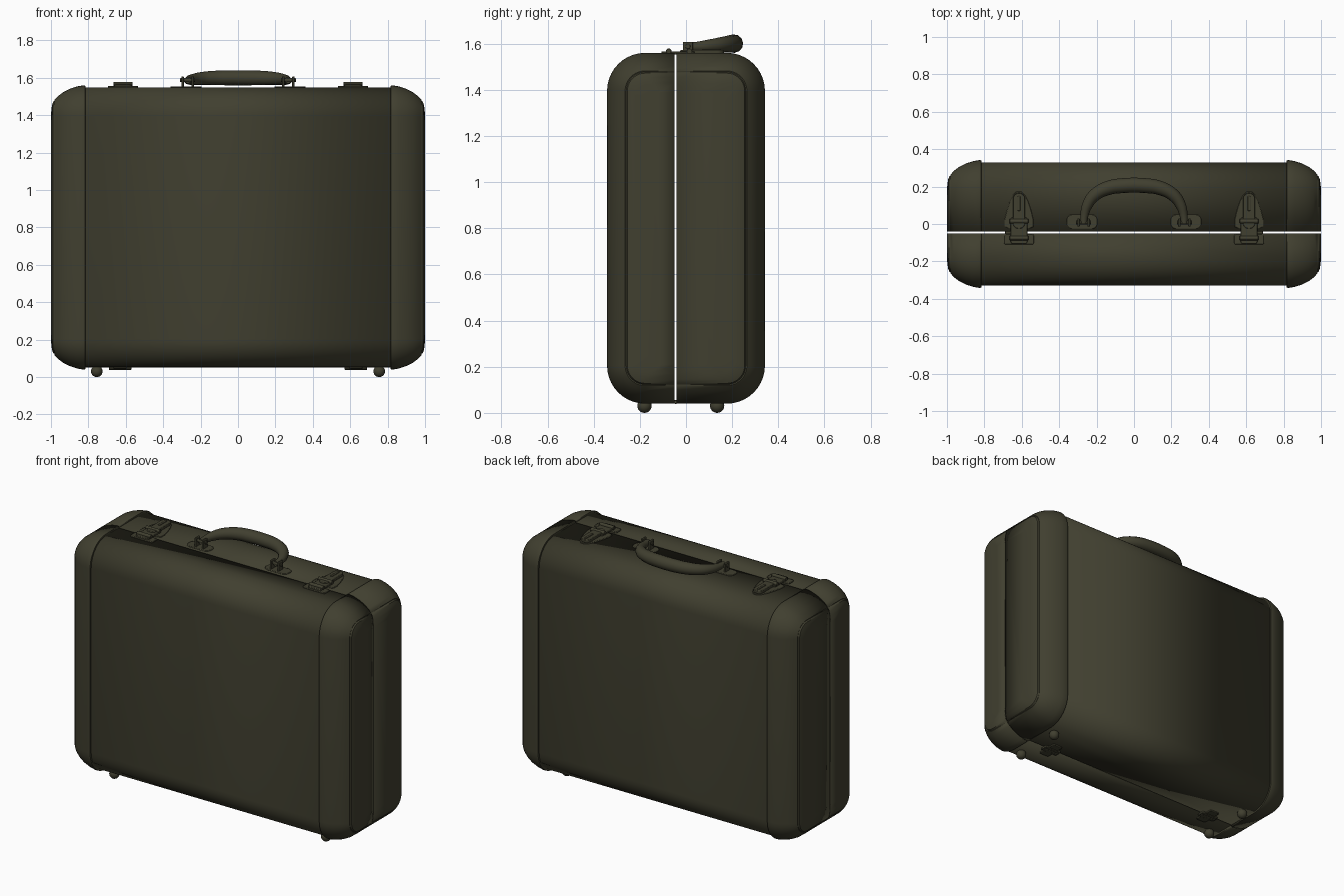
import bpy, bmesh, math
from mathutils import Matrix, Vector

cube = bpy.data.objects.get("Cube")
if cube:
    bpy.data.objects.remove(cube, do_unlink=True)

olive = bpy.data.materials.new("dark_olive")
olive.use_nodes = True
COLOUR = (0.052, 0.050, 0.029, 1)
olive.diffuse_color = COLOUR
bsdf = olive.node_tree.nodes["Principled BSDF"]
bsdf.inputs["Base Color"].default_value = COLOUR
bsdf.inputs["Roughness"].default_value = 0.6

SEAM = -0.045      # y of the opening between the two halves
GAP = 0.0045       # half width of that opening
TOP = 1.543        # lid surface that carries the hardware
parts = []


def finish(name, bm, bevel=0):
    mesh = bpy.data.meshes.new(name)
    bm.to_mesh(mesh)
    bm.free()
    obj = bpy.data.objects.new(name, mesh)
    bpy.context.collection.objects.link(obj)
    mesh.materials.append(olive)
    if bevel:
        mod = obj.modifiers.new("soft_edges", 'BEVEL')
        mod.width, mod.segments, mod.limit_method = bevel, 2, 'ANGLE'
    parts.append(obj)
    return obj


def rounded(cx, cy, hx, hy, r, steps=6):
    """Counter-clockwise rounded rectangle."""
    pts = []
    for q, (sx, sy) in enumerate([(1, 1), (-1, 1), (-1, -1), (1, -1)]):
        for i in range(steps + 1):
            a = math.pi / 2 * (q + i / steps)
            pts.append((cx + sx * (hx - r) + r * math.cos(a),
                        cy + sy * (hy - r) + r * math.sin(a)))
    return pts


def shell(name, profile, close=0):
    """Loft rounded sections along x, then split into front and back halves."""
    for half, side in (("front", -1), ("back", 1)):
        bm = bmesh.new()
        rings = []
        for x, inset in profile:
            section = rounded(0, 0.8, 0.342 - inset, 0.76 - inset,
                              max(0.165 - inset, 0.06), 10)
            rings.append([bm.verts.new((x, y, z)) for y, z in section])
        for a, b in zip(rings, rings[1:]):
            for i in range(len(a)):
                j = (i + 1) % len(a)
                bm.faces.new((a[i], a[j], b[j], b[i]))
        if close > 0:
            bm.faces.new(rings[-1])
        elif close < 0:
            bm.faces.new(rings[0][::-1])
        bmesh.ops.bisect_plane(bm, geom=bm.verts[:] + bm.edges[:] + bm.faces[:],
                               plane_co=(0, SEAM + side * GAP, 0),
                               plane_no=(0, side, 0), clear_inner=True)
        obj = finish(f"{half}_{name}", bm)
        wall = obj.modifiers.new("wall", 'SOLIDIFY')
        wall.thickness, wall.offset = 0.01, -1


def plate(name, outline, z0, z1, bevel=0.003):
    bm = bmesh.new()
    face = bm.faces.new([bm.verts.new((x, y, z0)) for x, y in outline])
    up = bmesh.ops.extrude_face_region(bm, geom=[face])["geom"]
    bmesh.ops.translate(bm, vec=(0, 0, z1 - z0),
                        verts=[v for v in up if isinstance(v, bmesh.types.BMVert)])
    bmesh.ops.recalc_face_normals(bm, faces=bm.faces[:])
    return finish(name, bm, bevel)


def pin(name, x, y, z, radius, length):
    bm = bmesh.new()
    turn = Matrix.Translation((x, y, z)) @ Matrix.Rotation(math.pi / 2, 4, 'Y')
    bmesh.ops.create_cone(bm, cap_ends=True, segments=16, radius1=radius,
                          radius2=radius, depth=length, matrix=turn)
    return finish(name, bm, 0.002)


# Case walls and the larger padded end caps
shell("case_wall", [(-0.84, 0.012), (0.84, 0.012)])
cap = [(0.815, 0.011), (0.817, 0.002), (0.825, 0), (0.86, 0.006), (0.90, 0.019),
       (0.935, 0.037), (0.963, 0.058), (0.981, 0.078), (0.979, 0.081),
       (0.979, 0.083), (0.988, 0.088), (0.994, 0.105), (0.998, 0.13), (1.0, 0.17)]
shell("left_end_cap", cap, 1)
shell("right_end_cap", [(-x, i) for x, i in reversed(cap)], -1)

for s, side in ((1, "left"), (-1, "right")):
    # Latches: curved back plate, front catch, lever and clasp
    lx = 0.615 * s
    half = [(0.055, -0.025), (0.078, -0.015), (0.078, 0.02), (0.066, 0.07),
            (0.05, 0.12), (0.032, 0.155), (0.013, 0.174)]
    teardrop = [(lx + x, y) for x, y in half] + [(lx - x, y) for x, y in half[::-1]]
    plate(f"{side}_latch_base", teardrop, TOP - 0.008, 1.554)
    plate(f"{side}_latch_catch", rounded(lx, -0.082, 0.08, 0.028, 0.012),
          TOP - 0.008, 1.556)
    plate(f"{side}_latch_clasp", rounded(lx, -0.035, 0.045, 0.072, 0.015),
          1.553, 1.566)
    plate(f"{side}_latch_lever", rounded(lx, 0.07, 0.032, 0.095, 0.03),
          1.553, 1.572)
    plate(f"{side}_latch_rib", rounded(lx, 0.11, 0.008, 0.04, 0.007),
          1.571, 1.576, 0.002)
    for y in (-0.075, 0.015):
        pin(f"{side}_latch_pin", lx, y, 1.567, 0.012, 0.1)

    # Handle mounts: oval plate, upright lugs and a cross pin
    hx = 0.278 * s
    plate(f"{side}_handle_plate", rounded(hx, 0.012, 0.083, 0.04, 0.035),
          TOP - 0.008, 1.553)
    for d in (-0.036, 0.018):
        plate(f"{side}_handle_lug", rounded(hx + d * s, 0.008, 0.006, 0.022, 0.004),
              1.55, 1.608)
    pin(f"{side}_handle_pin", hx - 0.009 * s, 0.008, 1.588, 0.011, 0.08)

    # Bottom hinges
    nx = 0.63 * s
    plate(f"{side}_hinge_leaf", rounded(nx, SEAM, 0.06, 0.025, 0.008), 0.042, 0.056)
    plate(f"{side}_hinge_strap", rounded(nx, SEAM, 0.035, 0.07, 0.01), 0.045, 0.056)
    pin(f"{side}_hinge_pin", nx, SEAM, 0.047, 0.008, 0.12)

    # Round feet
    for y, half_name in ((-0.18, "front"), (0.135, "back")):
        bm = bmesh.new()
        bmesh.ops.create_uvsphere(bm, u_segments=20, v_segments=12, radius=0.031,
                                  matrix=Matrix.Translation((0.755 * s, y, 0.031)))
        finish(f"{half_name}_{side}_foot", bm)

# Handle folded back over the lid: tapered sweep around an arched path
right_half = [((0.269, 0.0, 1.587), 0.017), ((0.266, 0.04, 1.586), 0.021),
              ((0.25, 0.10, 1.590), 0.028), ((0.21, 0.155, 1.595), 0.034),
              ((0.14, 0.192, 1.599), 0.038), ((0.06, 0.205, 1.600), 0.040)]
path = right_half + [((-p[0], p[1], p[2]), r) for p, r in right_half[::-1]]
curve = bpy.data.curves.new("handle_path", 'CURVE')
curve.dimensions, curve.bevel_depth = '3D', 1.0
curve.bevel_resolution, curve.resolution_u = 4, 5
curve.use_fill_caps = True
spline = curve.splines.new('BEZIER')
spline.bezier_points.add(len(path) - 1)
for point, (co, radius) in zip(spline.bezier_points, path):
    point.co, point.radius = Vector(co), radius
    point.handle_left_type = point.handle_right_type = 'AUTO'
source = bpy.data.objects.new("handle_path", curve)
bpy.context.collection.objects.link(source)
bpy.context.view_layer.update()
grip = bpy.data.meshes.new_from_object(
    source.evaluated_get(bpy.context.evaluated_depsgraph_get()))
bpy.data.objects.remove(source, do_unlink=True)
bm = bmesh.new()
bm.from_mesh(grip)
bmesh.ops.recalc_face_normals(bm, faces=bm.faces[:])
finish("carry_handle", bm)

# Smooth shading with crisp creases
bpy.ops.object.select_all(action='DESELECT')
for obj in parts:
    obj.select_set(True)
bpy.context.view_layer.objects.active = parts[0]
bpy.ops.object.shade_smooth_by_angle(angle=math.radians(35))
